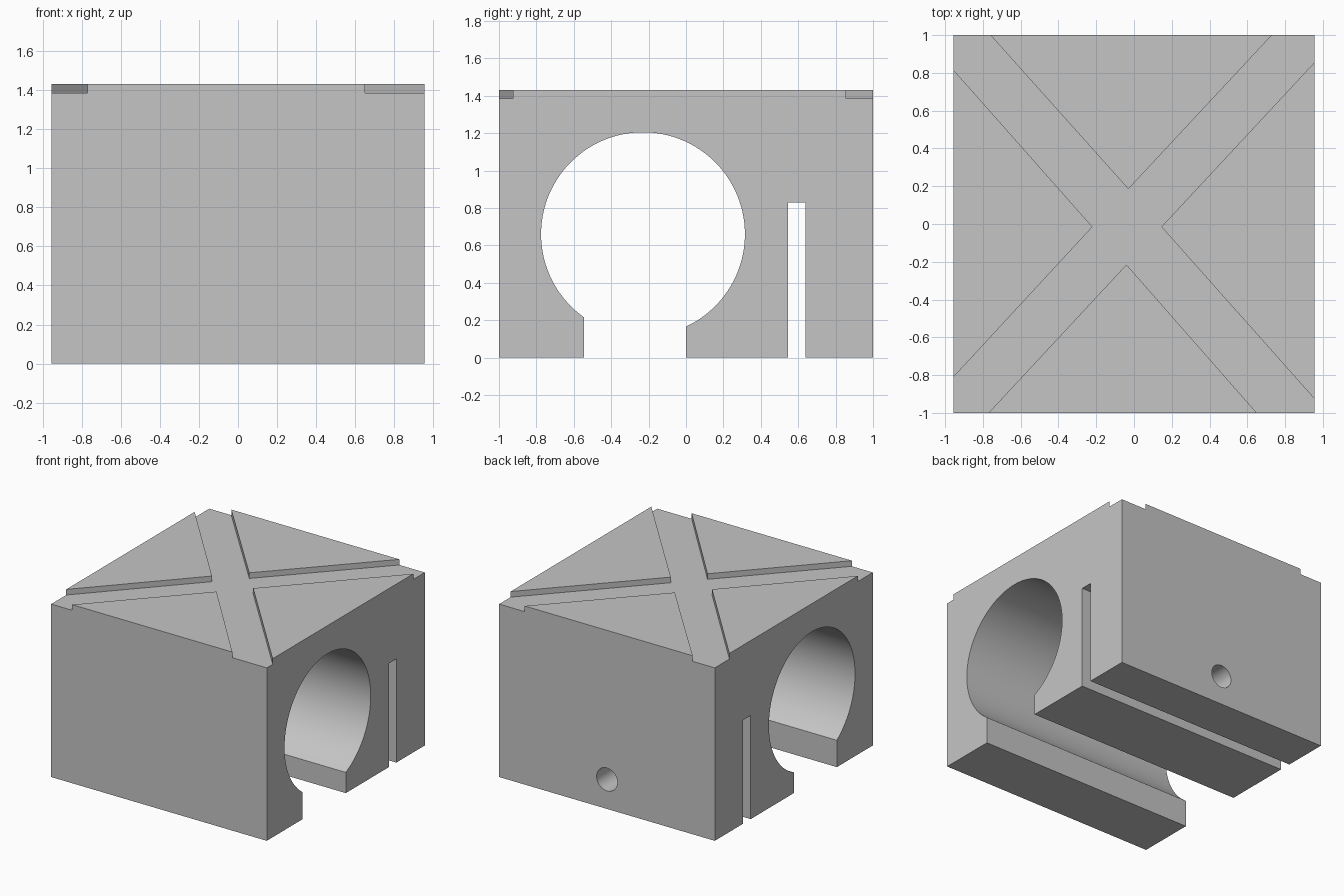
import bpy, bmesh, math
from mathutils import Vector

cube = bpy.data.objects.get("Cube")
if cube:
    bpy.data.objects.remove(cube, do_unlink=True)

HALF_X, HALF_Y, HEIGHT = 0.955, 1.0, 1.43
GROOVE_DEPTH = 0.045

grey = bpy.data.materials.new("plain_grey")
grey.use_nodes = True
colour = (0.56, 0.56, 0.56, 1)
grey.diffuse_color = colour
grey.node_tree.nodes["Principled BSDF"].inputs["Base Color"].default_value = colour


def prism(name, points, direction):
    """Extrude a closed outline of 3D points along a direction."""
    bm = bmesh.new()
    face = bm.faces.new([bm.verts.new(p) for p in points])
    grown = bmesh.ops.extrude_face_region(bm, geom=[face])["geom"]
    verts = [g for g in grown if isinstance(g, bmesh.types.BMVert)]
    bmesh.ops.translate(bm, verts=verts, vec=direction)
    # keep both end caps
    if not face.is_valid or len(bm.faces) < len(points) + 2:
        bmesh.ops.holes_fill(bm, edges=bm.edges[:], sides=0)
    bmesh.ops.recalc_face_normals(bm, faces=bm.faces[:])
    mesh = bpy.data.meshes.new(name)
    bm.to_mesh(mesh)
    bm.free()
    mesh.materials.append(grey)
    obj = bpy.data.objects.new(name, mesh)
    bpy.context.collection.objects.link(obj)
    return obj


def cut(target, cutter):
    cutter.hide_render = True
    mod = target.modifiers.new("cut", 'BOOLEAN')
    mod.operation, mod.solver, mod.object = 'DIFFERENCE', 'EXACT', cutter
    bpy.context.view_layer.objects.active = target
    bpy.ops.object.modifier_apply(modifier=mod.name)
    bpy.data.objects.remove(cutter, do_unlink=True)


# Block side profile: open-bottomed bore and a narrow slot
cy, cz, r = -0.23, 0.66, 0.545
start = math.atan2(0.215 - cz, -0.545 - cy) + 2 * math.pi
end = math.atan2(0.166 - cz, -cy)
steps = 96
arc = [(cy + r * math.cos(a), cz + r * math.sin(a))
       for a in (start + (end - start) * i / steps for i in range(steps + 1))]
profile = [(-HALF_Y, 0), (-0.545, 0)] + arc + [
    (0, 0), (0.545, 0), (0.545, 0.83), (0.64, 0.83), (0.64, 0),
    (HALF_Y, 0), (HALF_Y, HEIGHT), (-HALF_Y, HEIGHT)]
block = prism("bearing_block", [(-HALF_X, y, z) for y, z in profile],
              (2 * HALF_X, 0, 0))

# Crossed grooves on top: each pad corner, with its apex in the middle
pads = [((-0.76, 1), (-0.03, 0.185), (0.73, 1)),
        ((HALF_X, 0.855), (0.145, -0.015), (HALF_X, -0.925)),
        ((0.65, -1), (-0.04, -0.215), (-0.77, -1)),
        ((-HALF_X, -0.81), (-0.22, -0.015), (-HALF_X, 0.815))]
outline = []
for a, apex, b in pads:
    a, apex, b = Vector(a), Vector(apex), Vector(b)
    outline += [apex + (a - apex) * 1.3, apex, apex + (b - apex) * 1.3]
floor = HEIGHT - GROOVE_DEPTH
cut(block, prism("groove_cutter", [(p.x, p.y, floor) for p in outline], (0, 0, 0.2)))

# Screw hole from the back face into the slot
ring = [2 * math.pi * i / 32 for i in range(32)]
cut(block, prism("screw_hole_cutter",
                 [(0.092 * math.cos(a), 0.59, 0.236 + 0.092 * math.sin(a)) for a in ring],
                 (0, 0.5, 0)))

# Smooth the round walls, keep the edges sharp
bpy.ops.object.select_all(action='DESELECT')
block.select_set(True)
bpy.context.view_layer.objects.active = block
bpy.ops.object.shade_smooth_by_angle(angle=math.radians(30))
